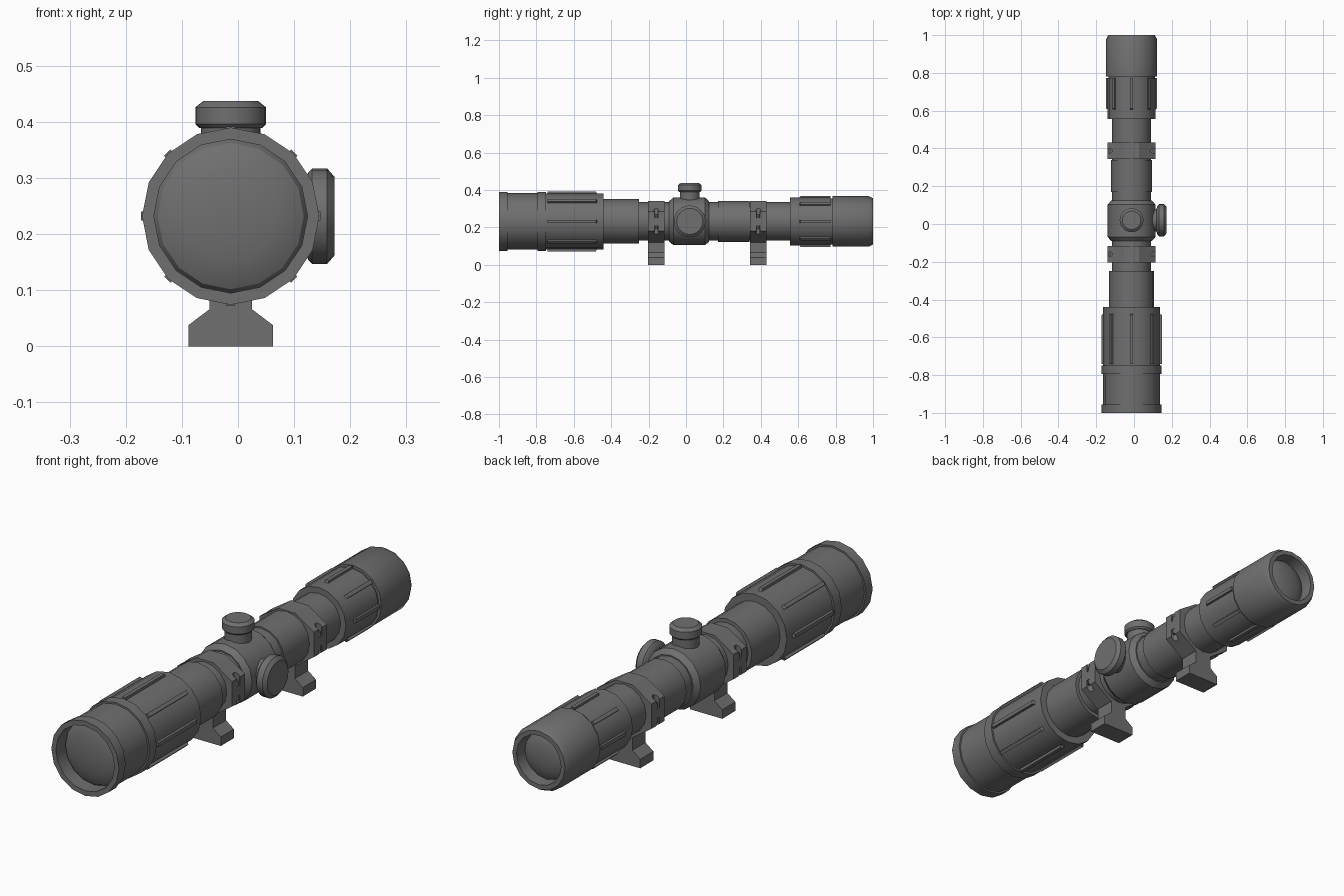
import bpy, bmesh, math
from mathutils import Matrix, Vector

cube = bpy.data.objects.get("Cube")
if cube:
    bpy.data.objects.remove(cube)

CX, CZ, KY = -0.013, 0.232, 0.02      # tube axis, knob position along it

metal = bpy.data.materials.new("gunmetal grey")
metal.use_nodes = True
GREY = (0.16, 0.16, 0.16, 1)
metal.diffuse_color = GREY
metal.node_tree.nodes["Principled BSDF"].inputs["Base Color"].default_value = GREY


def finish(name, bm, smooth=True):
    bmesh.ops.recalc_face_normals(bm, faces=bm.faces)
    mesh = bpy.data.meshes.new(name)
    bm.to_mesh(mesh)
    bm.free()
    mesh.materials.append(metal)
    ob = bpy.data.objects.new(name, mesh)
    bpy.context.collection.objects.link(ob)
    if smooth:
        bpy.ops.object.select_all(action='DESELECT')
        ob.select_set(True)
        bpy.context.view_layer.objects.active = ob
        bpy.ops.object.shade_smooth_by_angle(angle=math.radians(30))
    return ob


def lathe(name, profile, origin, axis, sides=16):
    """Turn (distance, radius) pairs round an axis; radius 0 closes an end."""
    bm = bmesh.new()
    rings = []
    for d, r in profile:
        if r == 0:
            rings.append([bm.verts.new((0, 0, d))])
        else:
            rings.append([bm.verts.new((r * math.cos(a), r * math.sin(a), d))
                          for a in (math.tau * i / sides for i in range(sides))])
    for a, b in zip(rings, rings[1:]):
        for i in range(sides):
            j = (i + 1) % sides
            quad = [a[i % len(a)], a[j % len(a)], b[j % len(b)], b[i % len(b)]]
            bm.faces.new(list(dict.fromkeys(quad)))
    turn = Vector((0, 0, 1)).rotation_difference(Vector(axis)).to_matrix().to_4x4()
    bm.transform(Matrix.Translation(origin) @ turn)
    return finish(name, bm)


def extrude(name, outline, y0, y1):
    """Extrude an (x, z) outline along y."""
    bm = bmesh.new()
    face = bm.faces.new([bm.verts.new((CX + x, y0, z)) for x, z in outline])
    out = bmesh.ops.extrude_face_region(bm, geom=[face])
    bmesh.ops.translate(bm, vec=(0, y1 - y0, 0),
                        verts=[v for v in out["geom"] if isinstance(v, bmesh.types.BMVert)])
    return finish(name, bm, False)


def dome(y, radius, bulge):
    """Lens profile from its rim to its middle."""
    return [(y + bulge * math.sin(t), radius * math.cos(t))
            for t in (math.pi / 2 * k / 5 for k in range(5))] + [(y + bulge, 0)]


def ribs(name, y0, y1, radius):
    for i in range(8):
        bm = bmesh.new()
        bmesh.ops.create_cube(bm, size=1)
        bm.transform(Matrix.Translation((CX, 0, CZ)) @ Matrix.Rotation(i * math.pi / 4, 4, 'Y')
                     @ Matrix.Translation((0, (y0 + y1) / 2, radius - 0.01))
                     @ Matrix.Diagonal((0.016, y1 - y0, 0.02, 1)))
        for v in bm.verts:                      # ramp towards the middle of the tube
            axis_off = Vector((v.co.x - CX, 0, v.co.z - CZ))
            if axis_off.length > radius - 0.01 and abs(v.co.y) < (abs(y0) + abs(y1)) / 2:
                v.co.y += 0.012 * (1 if y0 > 0 else -1)
        finish(f"{name}_{i + 1}", bm, False)


# Main tube, turned in sections
axis = dict(origin=(CX, 0, CZ), axis=(0, 1, 0))
lathe("front_bell", [(-0.93, 0), (-0.93, 0.137), (-1, 0.137), (-1, 0.158), (-0.955, 0.158),
                     (-0.955, 0.151), (-0.795, 0.151), (-0.795, 0.158), (-0.748, 0.158),
                     (-0.748, 0.15), (-0.44, 0.15), (-0.44, 0.119), (-0.25, 0.119),
                     (-0.25, 0)], **axis)
lathe("main_tube", [(-0.26, 0), (-0.26, 0.103), (0.17, 0.103), (0.17, 0.109), (0.34, 0.109),
                    (0.34, 0.103), (0.56, 0.103), (0.56, 0)], **axis)
lathe("turret_body", [(-0.09, 0), (-0.09, 0.108), (-0.068, 0.127), (0.102, 0.127),
                      (0.124, 0.108), (0.124, 0)], **axis)
lathe("eyepiece", [(0.555, 0), (0.555, 0.128), (0.773, 0.128), (0.773, 0.123), (0.782, 0.123),
                   (0.782, 0.135), (0.978, 0.135), (1, 0.123), (1, 0.104), (0.95, 0.1),
                   (0.95, 0)], **axis)
lathe("front_lens", dome(-0.935, 0.137, -0.035), **axis)
lathe("rear_lens", dome(0.945, 0.1, 0.03), **axis)
ribs("front_grip_rib", -0.74, -0.47, 0.16)
ribs("rear_grip_rib", 0.6, 0.772, 0.136)

# Adjustment knobs
lathe("top_knob", [(0.1, 0), (0.1, 0.053), (0.157, 0.053), (0.157, 0.056), (0.164, 0.063),
                   (0.194, 0.063), (0.205, 0.049), (0.205, 0)],
      (CX, KY, CZ), (0, 0, 1), 24)
lathe("side_knob", [(0.1, 0), (0.1, 0.06), (0.132, 0.06), (0.138, 0.078), (0.145, 0.085),
                    (0.172, 0.085), (0.185, 0.07), (0.185, 0)],
      (CX, KY, CZ), (1, 0, 0), 24)

# Clamp rings on dovetail feet, with screw notches in both sides
half_ring = [(0.04, 0.342), (0.127, 0.285), (0.127, 0.18), (0.04, 0.12)]
half_foot = [(0.038, 0.13), (0.038, 0.066), (0.075, 0.038), (0.075, 0)]
for label, y0, y1 in (("front", -0.203, -0.116), ("rear", 0.343, 0.431)):
    mid = (y0 + y1) / 2
    ring = extrude(label + "_clamp_ring",
                   half_ring + [(-x, z) for x, z in reversed(half_ring)], y0, y1)
    extrude(label + "_mount_foot",
            half_foot + [(-x, z) for x, z in reversed(half_foot)], y0, y1)
    for side in (-1, 1):
        for z in (0.25, 0.16):
            spot = (CX + side * 0.117, mid, z)
            cutter = lathe(label + "_notch_cutter", [(0, 0), (0, 0.014), (0.05, 0.014), (0.05, 0)],
                           spot, (0, 0, 1), 12)
            cutter.hide_render = True
            cutter.hide_viewport = True
            cut = ring.modifiers.new("notch", 'BOOLEAN')
            cut.object = cutter
            cut.solver = 'EXACT'
            lathe(label + "_screw", [(0, 0), (0, 0.009), (0.02, 0.009), (0.02, 0)],
                  (spot[0], mid, z + (0 if z > CZ else 0.03)), (0, 0, 1), 8)
